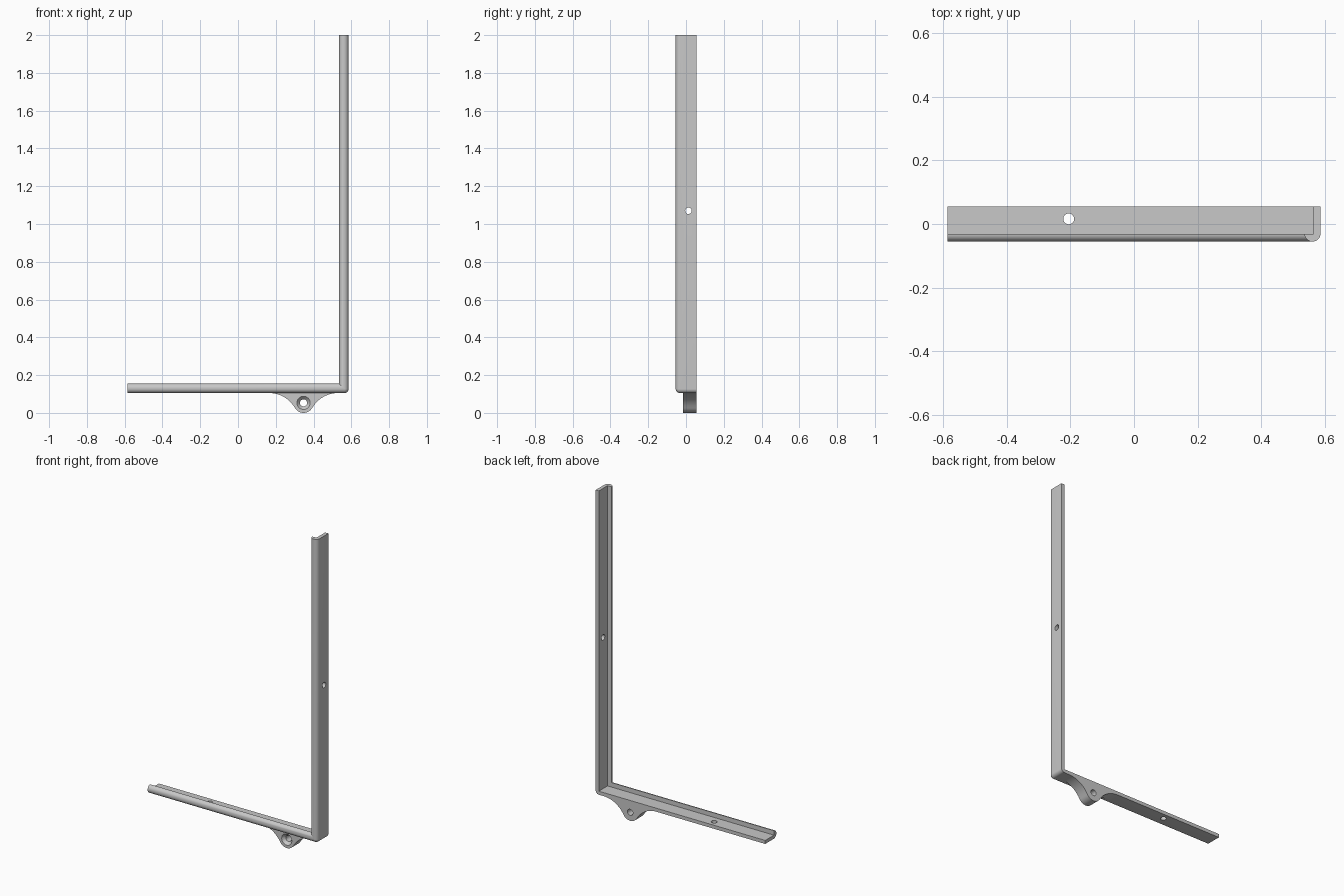
import bpy, bmesh, math
from mathutils import Vector

if "Cube" in bpy.data.objects:
    bpy.data.objects.remove(bpy.data.objects["Cube"], do_unlink=True)

steel = bpy.data.materials.new("grey_metal")
steel.use_nodes = True
grey = (0.58, 0.58, 0.58, 1)
steel.diffuse_color = grey
steel.node_tree.nodes["Principled BSDF"].inputs["Base Color"].default_value = grey

RIGHT, BASE, TOP = 0.585, 0.105, 2.0
BACK, FRONT = 0.055, -0.055
THICK, LIP = 0.022, 0.05


def arc(cx, cy, r, start, end, n=10):
    """Points along an arc, angles in degrees."""
    return [(cx + r * math.cos(math.radians(start + (end - start) * i / n)),
             cy + r * math.sin(math.radians(start + (end - start) * i / n)))
            for i in range(n + 1)]


def finish(bm, name):
    bmesh.ops.remove_doubles(bm, verts=bm.verts, dist=1e-5)
    bmesh.ops.recalc_face_normals(bm, faces=bm.faces)
    mesh = bpy.data.meshes.new(name)
    bm.to_mesh(mesh)
    bm.free()
    mesh.materials.append(steel)
    obj = bpy.data.objects.new(name, mesh)
    bpy.context.collection.objects.link(obj)
    return obj


def drill(obj, centre, axis, r1, r2, depth):
    """Cut a round or conical hole centred on a point."""
    bm = bmesh.new()
    bmesh.ops.create_cone(bm, cap_ends=True, segments=32, radius1=r1, radius2=r2, depth=depth)
    turn = Vector((0, 0, 1)).rotation_difference(Vector(axis)).to_matrix()
    bmesh.ops.rotate(bm, verts=bm.verts, matrix=turn, cent=(0, 0, 0))
    bmesh.ops.translate(bm, verts=bm.verts, vec=centre)
    cutter = finish(bm, "hole_cutter")
    cutter.hide_render = True
    mod = obj.modifiers.new("hole", 'BOOLEAN')
    mod.operation, mod.solver, mod.object = 'DIFFERENCE', 'EXACT', cutter
    bpy.context.view_layer.objects.active = obj
    bpy.ops.object.modifier_apply(modifier=mod.name)
    bpy.data.objects.remove(cutter, do_unlink=True)


def smooth(obj):
    bpy.ops.object.select_all(action='DESELECT')
    obj.select_set(True)
    bpy.context.view_layer.objects.active = obj
    bpy.ops.object.shade_smooth_by_angle(angle=math.radians(30))


# Angle section: (distance in from the outer face, y)
R = 0.024
section = [(0, BACK)]
section += arc(R, FRONT + R, R, 180, 270)
section += arc(LIP - R, FRONT + R, R, 270, 360)
section += [(THICK, FRONT + R), (THICK, BACK)]

# Sweep the section down the upright, round the corner and along the arm
rings = [[(RIGHT - u, y, TOP) for u, y in section]]
for step in range(9):
    a = -math.pi / 2 * step / 8
    ring = []
    for u, y in section:
        d, k = max(THICK - u, 0), max(u - THICK, 0)
        ring.append((RIGHT - THICK - k + d * math.cos(a), y,
                     BASE + THICK + k + d * math.sin(a)))
    rings.append(ring)
rings.append([(-RIGHT, y, BASE + u) for u, y in section])

bm = bmesh.new()
loops = [[bm.verts.new(p) for p in ring] for ring in rings]
n = len(section)
for lo, hi in zip(loops, loops[1:]):
    for i in range(n):
        j = (i + 1) % n
        bm.faces.new((lo[i], lo[j], hi[j], hi[i]))
bm.faces.new(loops[0])
bm.faces.new(loops[-1])
frame = finish(bm, "angle_frame")

# Screw holes in the upright and the arm
drill(frame, (RIGHT, 0.013, 1.07), (1, 0, 0), 0.017, 0.017, 0.1)
drill(frame, (-0.205, 0.016, BASE), (0, 0, 1), 0.017, 0.017, 0.1)
smooth(frame)

# Mounting lug: flared sides blending into a round bottom
LUG_X, LUG_R, FLARE, HALF = 0.347, 0.053, 0.157, 0.182
flare_z = BASE - FLARE
outline = [(LUG_X - HALF, BASE + 0.01)]
outline += arc(LUG_X - HALF, flare_z, FLARE, 90, 30)
outline += arc(LUG_X, LUG_R, LUG_R, 210, 330, 20)[1:-1]
outline += arc(LUG_X + HALF, flare_z, FLARE, 150, 90)
outline += [(LUG_X + HALF, BASE + 0.01)]
LUG_FRONT = -0.015
bm = bmesh.new()
face = bm.faces.new([bm.verts.new((x, LUG_FRONT, z)) for x, z in outline])
out = bmesh.ops.extrude_face_region(bm, geom=[face])
bmesh.ops.translate(bm, vec=(0, BACK - LUG_FRONT, 0),
                    verts=[v for v in out["geom"] if isinstance(v, bmesh.types.BMVert)])
lug = finish(bm, "mounting_lug")

# Countersunk bolt hole
drill(lug, (LUG_X, 0.02, LUG_R), (0, 1, 0), 0.019, 0.019, 0.3)
drill(lug, (LUG_X, LUG_FRONT + 0.009, LUG_R), (0, 1, 0), 0.036, 0.018, 0.02)
smooth(lug)
